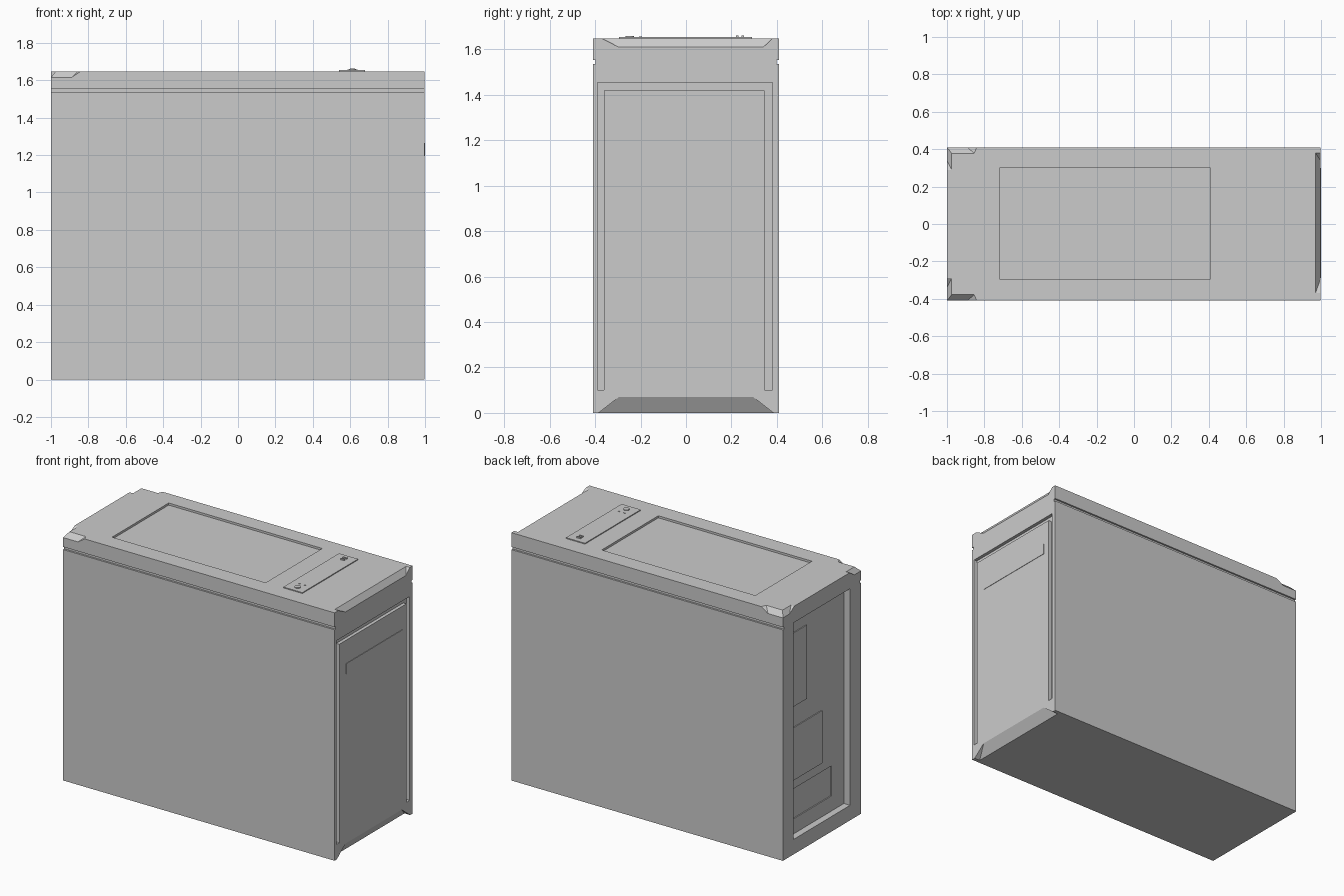
import bpy, bmesh
from mathutils import Vector

if "Cube" in bpy.data.objects:
    bpy.data.objects.remove(bpy.data.objects["Cube"])

X0, X1, Y, TOP = -1.0, 0.997, 0.41, 1.648


def make(name, bm):
    bmesh.ops.recalc_face_normals(bm, faces=bm.faces)
    me = bpy.data.meshes.new(name)
    bm.to_mesh(me)
    bm.free()
    ob = bpy.data.objects.new(name, me)
    bpy.context.collection.objects.link(ob)
    return ob


def hull(name, pts):
    bm = bmesh.new()
    for p in pts:
        bm.verts.new(p)
    res = bmesh.ops.convex_hull(bm, input=bm.verts)
    junk = {g for g in res["geom_interior"] + res["geom_unused"] if isinstance(g, bmesh.types.BMVert)}
    bmesh.ops.delete(bm, geom=list(junk), context='VERTS')
    bmesh.ops.dissolve_limit(bm, angle_limit=0.001, verts=bm.verts, edges=bm.edges)
    return make(name, bm)


def box(name, x, y, z):
    return hull(name, [(a, b, c) for a in x for b in y for c in z])


def prism_x(name, profile, x):
    """Extrude a (y, z) outline along x."""
    bm = bmesh.new()
    f = bm.faces.new([bm.verts.new((x[0], a, b)) for a, b in profile])
    ext = bmesh.ops.extrude_face_region(bm, geom=[f])["geom"]
    bmesh.ops.translate(bm, vec=(x[1] - x[0], 0, 0),
                        verts=[v for v in ext if isinstance(v, bmesh.types.BMVert)])
    return make(name, bm)


def cut(target, cutter):
    mod = target.modifiers.new("cut", 'BOOLEAN')
    mod.operation, mod.solver, mod.object = 'DIFFERENCE', 'EXACT', cutter
    bpy.context.view_layer.objects.active = target
    bpy.ops.object.modifier_apply(modifier=mod.name)
    bpy.data.objects.remove(cutter)


def bevel_cut(target, pts, out):
    """Cut an edge chamfer with ramped ends; out points away from the body."""
    pts = [Vector(p) for p in pts]
    cut(target, hull("cutter", pts + [p + Vector(out) for p in pts]))


case = box("case_body", (X0, X1), (-Y, Y), (0, TOP))

# side seams below the lid
for s in (-1, 1):
    cut(case, box("cutter", (-1.1, 1.1), (s * 0.398, s * 0.5), (1.535, 1.553)))

# chamfered scoops on the front top and bottom edges
for z, zl, xin, tips, low in ((TOP, 1.61, 0.97, (-0.37, 0.38), (-0.295, 0.34)),
                              (0, 0.07, 0.955, (-0.385, 0.385), (-0.295, 0.295))):
    pts = [(x, y, z) for x in (xin, X1) for y in tips] + [(X1, y, zl) for y in low]
    bevel_cut(case, pts, (0.1, 0, 0.1 if z else -0.1))

# chamfered rear top corners
for s in (-1, 1):
    yi = 0.378
    side = [(-1.05, s * yi, TOP), (-0.855, s * yi, TOP), (-1.05, s * Y, TOP),
            (-0.84, s * Y, TOP), (-1.05, s * Y, 1.615), (-0.89, s * Y, 1.615)]
    bevel_cut(case, side, (0, s * 0.1, 0.1))
    rear = [(-0.975, s * 0.45, TOP), (-0.975, s * 0.29, TOP), (X0, s * 0.45, TOP),
            (X0, s * 0.29, TOP), (X0, s * 0.45, 1.615), (X0, s * 0.34, 1.615)]
    bevel_cut(case, rear, (-0.1, 0, 0.1))

# U-shaped channel around the front door
channel = [(-0.39, 0.1), (-0.39, 1.455), (0.38, 1.455), (0.38, 0.1),
           (0.345, 0.1), (0.345, 1.42), (-0.36, 1.42), (-0.36, 0.1)]
cut(case, prism_x("cutter", channel, (0.975, 1.1)))

# top vent recess
cut(case, box("cutter", (-0.72, 0.41), (-0.295, 0.30), (TOP - 0.014, 1.8)))

# rear panel recess and power supply opening
cut(case, box("cutter", (-1.1, -0.955), (-0.295, 0.30), (0.10, 1.54)))
cut(case, box("cutter", (-1.1, -0.948), (-0.165, 0.24), (0.20, 0.40)))

# rear plates
box("rear_port_plate", (-0.961, -0.95), (0.10, 0.27), (0.95, 1.44))
box("rear_slot_plate", (-0.961, -0.95), (-0.06, 0.27), (0.46, 0.81))

# drive cover on the door
box("drive_cover", (0.99, 1.0), (-0.29, 0.30), (1.195, 1.265))

# control strip, ports, button and lights on the lid
ZP = TOP + 0.006
box("control_strip", (0.54, 0.68), (-0.295, 0.29), (TOP - 0.005, ZP))
for i, y in enumerate((0.226, 0.25)):
    box(f"port_{i + 1}", (0.598, 0.626), (y - 0.005, y + 0.005), (TOP, ZP + 0.008))


def disc(name, x, y, r, z, n):
    bpy.ops.mesh.primitive_cylinder_add(vertices=n, radius=r, depth=z - TOP,
                                        location=(x, y, (z + TOP) / 2))
    bpy.context.object.name = name
    bpy.ops.object.shade_smooth_by_angle()


disc("power_button", 0.612, -0.248, 0.019, ZP + 0.005, 24)
for i, x in enumerate((0.592, 0.632)):
    disc(f"status_light_{i + 1}", x, -0.2, 0.006, ZP + 0.003, 12)
